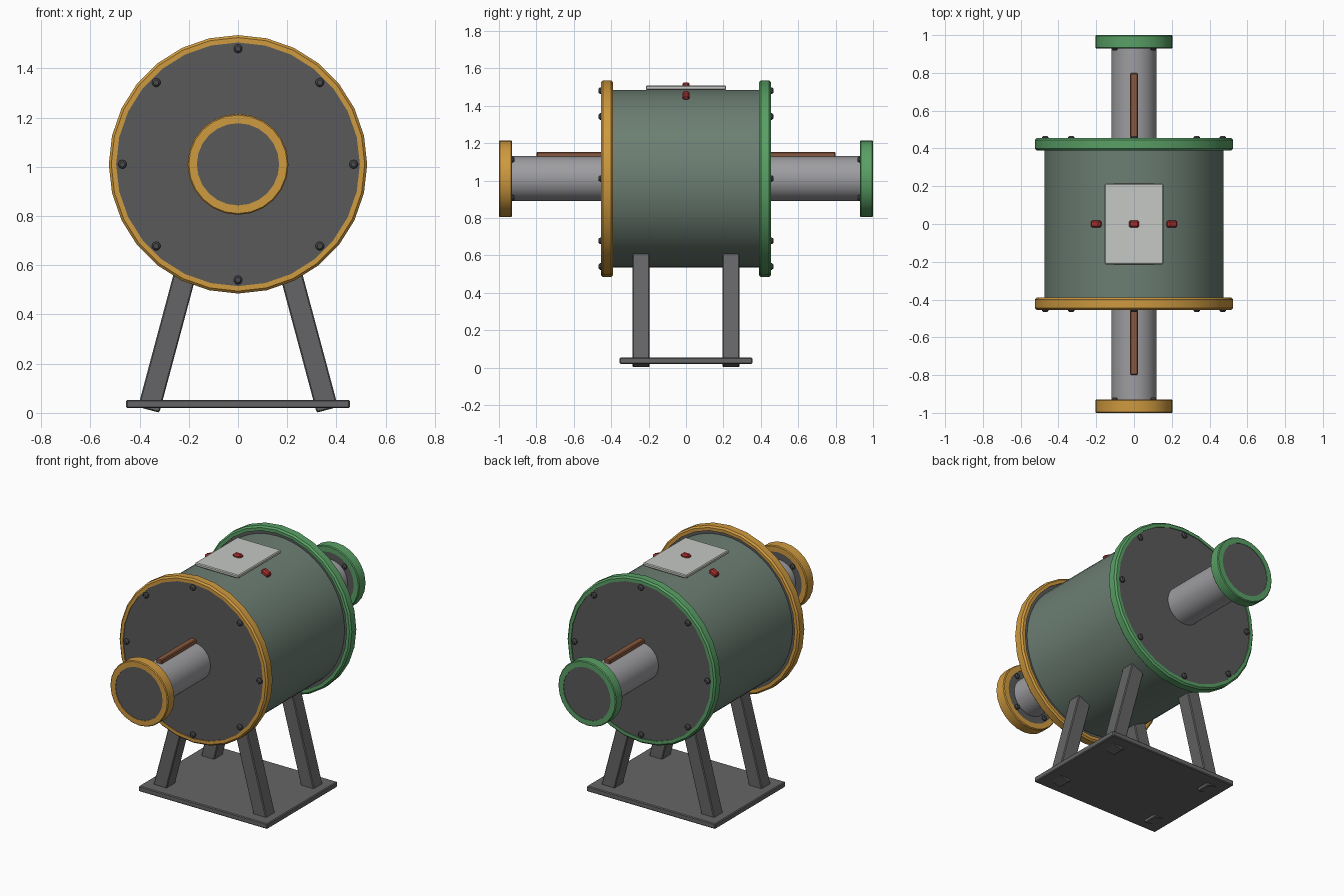
import bpy
import bmesh
from math import sin, cos, pi, radians
from mathutils import Matrix, Vector

if "Cube" in bpy.data.objects:
    bpy.data.objects.remove(bpy.data.objects["Cube"])

AXIS = 1.01  # height of the drum axis


def material(name, rgb):
    m = bpy.data.materials.new(name)
    m.use_nodes = True
    m.diffuse_color = (*rgb, 1)
    m.node_tree.nodes["Principled BSDF"].inputs["Base Color"].default_value = (*rgb, 1)
    return m


body_green = material("grey green paint", (0.15, 0.21, 0.17))
amber = material("amber paint", (0.62, 0.32, 0.05))
green = material("bright green paint", (0.10, 0.35, 0.13))
dark_steel = material("dark steel", (0.10, 0.10, 0.105))
frame_grey = material("frame grey", (0.13, 0.13, 0.135))
bolt_grey = material("bolt grey", (0.07, 0.07, 0.075))
shaft_grey = material("shaft grey", (0.34, 0.34, 0.36))
copper = material("copper brown", (0.25, 0.10, 0.05))
plate_grey = material("pale grey", (0.56, 0.58, 0.55))
red = material("red paint", (0.42, 0.03, 0.03))


def finish(name, bm, mat):
    bmesh.ops.recalc_face_normals(bm, faces=bm.faces)
    mesh = bpy.data.meshes.new(name)
    bm.to_mesh(mesh)
    bm.free()
    mesh.materials.append(mat)
    mesh.shade_smooth()
    mesh.set_sharp_from_angle(angle=radians(32))
    ob = bpy.data.objects.new(name, mesh)
    bpy.context.collection.objects.link(ob)
    return ob


def lathe(name, profile, sides, mat, center=(0, AXIS), closed=False):
    """Spin (radius, y) points about a line parallel to y; cap open ends."""
    bm = bmesh.new()
    rings = []
    for r, y in profile:
        rings.append([bm.verts.new((center[0] + r * sin(2 * pi * i / sides), y,
                                    center[1] + r * cos(2 * pi * i / sides)))
                      for i in range(sides)])
    pairs = list(zip(rings, rings[1:]))
    if closed:
        pairs.append((rings[-1], rings[0]))
    else:
        bm.faces.new(rings[0])
        bm.faces.new(rings[-1])
    for a, b in pairs:
        for i in range(sides):
            j = (i + 1) % sides
            bm.faces.new((a[i], a[j], b[j], b[i]))
    return finish(name, bm, mat)


def ring(name, inner, outer, y0, y1, sides, mat, c=0.01):
    """Flat ring with chamfered edges."""
    profile = [(inner, y0), (outer - c, y0), (outer, y0 + c), (outer, y1 - c),
               (outer - c, y1), (inner, y1)]
    return lathe(name, profile, sides, mat, closed=True)


def box(name, size, loc, mat, tilt=0, bevel=0.005):
    bm = bmesh.new()
    bmesh.ops.create_cube(bm, size=1)
    bmesh.ops.scale(bm, vec=size, verts=bm.verts)
    bmesh.ops.bevel(bm, geom=bm.edges[:], offset=bevel, segments=1, affect='EDGES')
    bmesh.ops.transform(bm, verts=bm.verts,
                        matrix=Matrix.Translation(loc) @ Matrix.Rotation(tilt, 4, 'Y'))
    return finish(name, bm, mat)


def bolts(name, count, radius, start, y, direction, size):
    """Circle of domed bolt heads standing on the plane y."""
    for k in range(count):
        a = start + 2 * pi * k / count
        profile = [(size, y - direction * 0.01), (size, y + direction * 0.009),
                   (size * 0.6, y + direction * 0.017)]
        lathe(f"{name}_{k + 1}", profile, 10, bolt_grey,
              (radius * sin(a), AXIS + radius * cos(a)))


# Drum
lathe("drum_body", [(0.475, -0.4), (0.475, 0.4)], 64, body_green)

# Covers, shafts and flanges at both ends
for end, s, paint in (("front", -1, amber), ("back", 1, green)):
    lathe(f"{end}_cover", [(0.503, s * 0.397), (0.503, s * 0.45)], 28, dark_steel)
    ring(f"{end}_rim", 0.495, 0.525, min(s * 0.39, s * 0.455), max(s * 0.39, s * 0.455),
         28, paint)
    bolts(f"{end}_cover_bolt", 8, 0.47, 0, s * 0.45, s, 0.018)
    lathe(f"{end}_shaft", [(0.12, s * 0.44), (0.12, s * 0.96)], 48, shaft_grey)
    box(f"{end}_shaft_key", (0.04, 0.37, 0.04), (0, s * 0.615, AXIS + 0.123), copper)
    lathe(f"{end}_flange_disc", [(0.175, s * 0.935), (0.175, s * 0.997)], 24, dark_steel)
    ring(f"{end}_flange_rim", 0.167, 0.205, min(s * 0.93, s), max(s * 0.93, s), 24, paint,
         c=0.005)
    bolts(f"{end}_flange_bolt", 4, 0.145, pi / 4, s * 0.935, -s, 0.016)

# Top plate and markers
box("top_plate", (0.31, 0.43, 0.022), (0, 0, 1.496), plate_grey)
for name, a, r in (("center", 0, 0.498), ("left", radians(24.2), 0.488),
                   ("right", radians(-24.2), 0.488)):
    box(f"{name}_marker", (0.055, 0.038, 0.034), (r * sin(a), 0, AXIS + r * cos(a)), red,
        tilt=a, bevel=0.009)

# Stand
box("base_plate", (0.91, 0.71, 0.034), (0, 0, 0.036), frame_grey)
lean = radians(15)
for side, sx in (("left", 1), ("right", -1)):
    for end, sy in (("front", -1), ("back", 1)):
        foot = Vector((sx * 0.363, sy * 0.24, 0.0125))
        up = Vector((-sx * sin(lean), 0, cos(lean)))
        box(f"{end}_{side}_leg", (0.09, 0.09, 0.66), foot + up * 0.33, frame_grey,
            tilt=-sx * lean)
